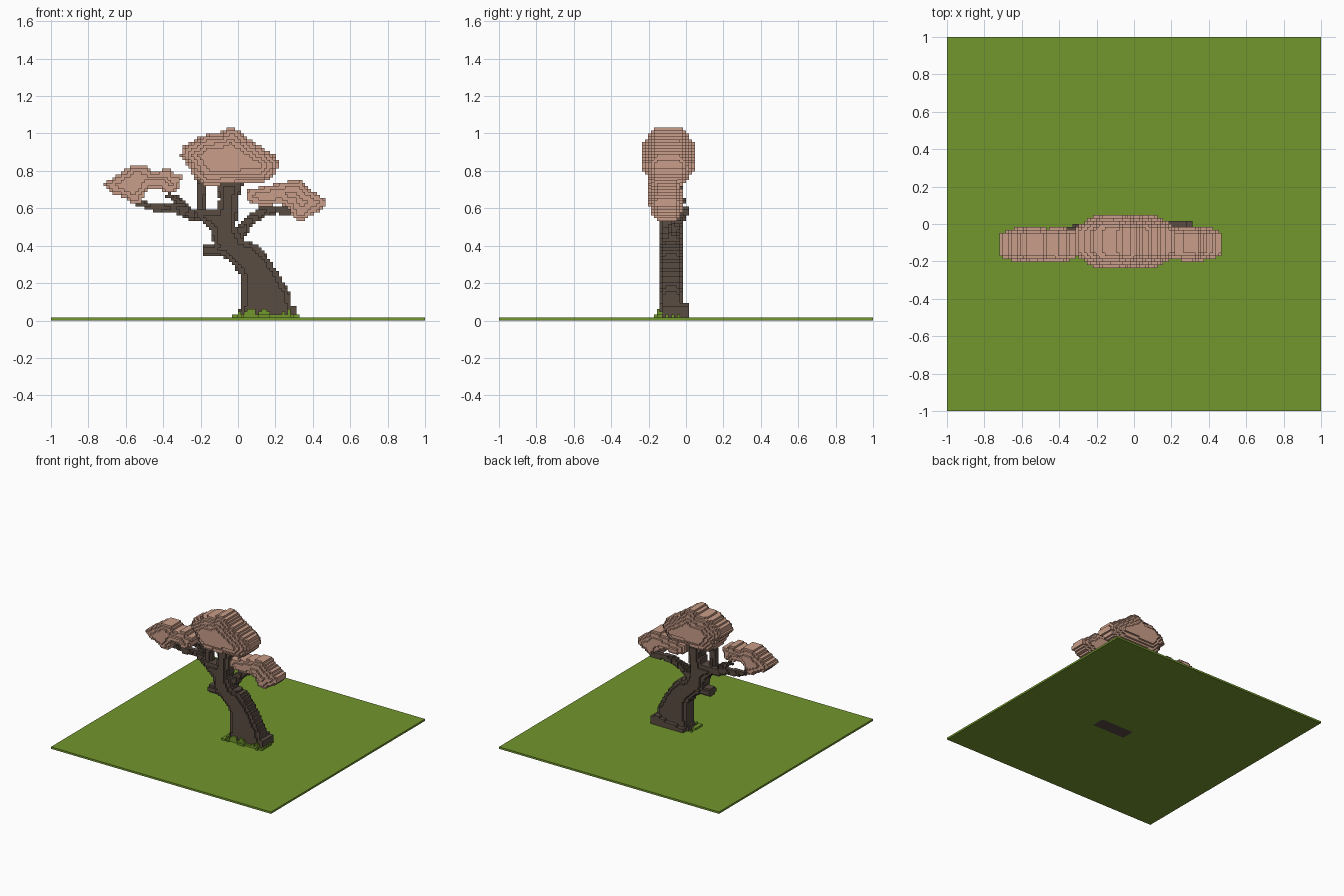
import bpy, math, random
from mathutils import Vector

random.seed(4)
V = 2 / 128          # edge length of one block
occupied = set()     # every filled block, so touching parts share no hidden faces

if "Cube" in bpy.data.objects:
    bpy.data.objects.remove(bpy.data.objects["Cube"], do_unlink=True)


def material(name, color):
    m = bpy.data.materials.new(name)
    m.use_nodes = True
    m.diffuse_color = (*color, 1)
    m.node_tree.nodes["Principled BSDF"].inputs["Base Color"].default_value = (*color, 1)
    m.node_tree.nodes["Principled BSDF"].inputs["Roughness"].default_value = 0.9
    return m


green = material("grass_green", (0.17, 0.305, 0.026))
bark = material("bark_brown", (0.100, 0.072, 0.055))
pink = material("dusty_pink", (0.58, 0.34, 0.25))


def add_mesh(name, verts, faces, mats):
    me = bpy.data.meshes.new(name)
    me.from_pydata(verts, [], faces)
    for m in mats:
        me.materials.append(m)
    ob = bpy.data.objects.new(name, me)
    bpy.context.collection.objects.link(ob)
    return ob


def centre(n):
    return (n + 0.5) * V


def span(lo, hi):
    return range(math.floor(lo / V), math.ceil(hi / V) + 1)


def seg_dist(p, a, b):
    """Distance from p to segment ab, and the position along it."""
    ab = b - a
    t = max(0, min(1, (p - a).dot(ab) / ab.length_squared))
    return (p - a - ab * t).length, t


def slab(outline, yc, edge, full, depth):
    """Blocks inside a front outline, thickening from its rim inwards."""
    pts = [Vector(p) for p in outline]
    sides = list(zip(pts, pts[1:] + pts[:1]))
    cells = set()
    for i in span(min(p.x for p in pts), max(p.x for p in pts)):
        for k in span(max(V, min(p.y for p in pts)), max(p.y for p in pts)):
            p = Vector((centre(i), centre(k)))
            hits = sum((a.y > p.y) != (b.y > p.y) and
                       p.x < a.x + (b.x - a.x) * (p.y - a.y) / (b.y - a.y)
                       for a, b in sides)
            if hits % 2 == 0:
                continue
            d = min(seg_dist(p, a, b)[0] for a, b in sides)
            half = edge + (full - edge) * min(1, d / depth) ** 0.7
            cells |= {(i, j, k) for j in span(yc - half, yc + half)
                      if abs(centre(j) - yc) < half}
    return cells


def limb(path, r0, r1):
    """Blocks along a tapering path."""
    pts = [Vector(p) for p in path]
    n = len(pts) - 1
    cells = set()
    for s in range(n):
        a, b = pts[s], pts[s + 1]
        box = [span(min(a[c], b[c]) - r0, max(a[c], b[c]) + r0) for c in range(3)]
        for i in box[0]:
            for j in box[1]:
                for k in box[2]:
                    d, t = seg_dist(Vector((centre(i), centre(j), centre(k))), a, b)
                    if d < r0 + (r1 - r0) * (s + t) / n:
                        cells.add((i, j, k))
    return cells


parts = []


def part(name, cells, mat):
    cells = cells - occupied
    occupied.update(cells)
    parts.append((name, cells, mat))


# Leaning trunk with flared roots and a broken stub
trunk = slab([(0.0, 0), (0.02, 0.17), (0.01, 0.25), (-0.03, 0.30), (-0.09, 0.35),
              (-0.19, 0.35), (-0.19, 0.40), (-0.13, 0.40), (-0.14, 0.48), (-0.20, 0.53),
              (-0.24, 0.59), (-0.12, 0.59), (-0.10, 0.65), (-0.11, 0.74), (0.03, 0.75),
              (0.0, 0.64), (-0.01, 0.51), (0.03, 0.43), (0.11, 0.40), (0.16, 0.34),
              (0.22, 0.25), (0.28, 0.14), (0.29, 0.08), (0.31, 0.0)],
             -0.078, 0.035, 0.064, 0.05)
roots = slab([(0.0, 0), (0.02, 0.05), (0.15, 0.06), (0.25, 0.09), (0.315, 0.08),
              (0.315, 0)], -0.055, 0.065, 0.065, 0.05)
part("trunk", trunk | roots, bark)

# Branches and twigs
part("left_side_branch", limb([(0.0, -0.07, 0.45), (0.05, -0.05, 0.52),
                               (0.12, -0.02, 0.575), (0.20, 0.0, 0.595),
                               (0.29, 0.0, 0.58)], 0.034, 0.02), bark)
part("right_side_branch", limb([(-0.18, -0.08, 0.56), (-0.26, -0.06, 0.57),
                                (-0.33, -0.04, 0.605), (-0.44, -0.06, 0.60),
                                (-0.53, -0.08, 0.63)], 0.036, 0.017), bark)
part("right_twig", limb([(-0.29, -0.04, 0.61), (-0.32, -0.02, 0.645),
                         (-0.37, -0.05, 0.67)], 0.022, 0.016), bark)
part("upright_twig", limb([(-0.20, -0.08, 0.58), (-0.20, -0.08, 0.65),
                           (-0.19, -0.09, 0.73)], 0.026, 0.026), bark)

# Foliage clumps
part("centre_foliage", slab([(-0.31, 0.88), (-0.29, 0.93), (-0.23, 0.96), (-0.20, 0.99),
                             (-0.10, 1.0), (-0.04, 1.035), (0.0, 1.02), (0.06, 0.97),
                             (0.20, 0.88), (0.22, 0.83), (0.19, 0.77), (0.14, 0.74),
                             (0.08, 0.73), (-0.18, 0.725), (-0.23, 0.76), (-0.27, 0.83)],
                            -0.094, 0.065, 0.147, 0.10), pink)
part("right_foliage", slab([(-0.715, 0.73), (-0.66, 0.77), (-0.61, 0.80), (-0.57, 0.83),
                            (-0.50, 0.83), (-0.46, 0.80), (-0.36, 0.81), (-0.34, 0.775),
                            (-0.30, 0.775), (-0.31, 0.71), (-0.34, 0.68), (-0.39, 0.68),
                            (-0.42, 0.71), (-0.47, 0.71), (-0.51, 0.66), (-0.52, 0.625),
                            (-0.57, 0.625), (-0.60, 0.65), (-0.69, 0.69)],
                           -0.11, 0.055, 0.095, 0.06), pink)
part("left_foliage", slab([(0.045, 0.70), (0.13, 0.715), (0.24, 0.74), (0.34, 0.75),
                           (0.38, 0.70), (0.47, 0.65), (0.475, 0.61), (0.40, 0.57),
                           (0.36, 0.535), (0.30, 0.54), (0.27, 0.60), (0.22, 0.62),
                           (0.12, 0.61), (0.045, 0.64)],
                          -0.105, 0.05, 0.095, 0.07), pink)

# Grass tufts hugging the front and ends of the roots
grass = set()
for i in span(-0.03, 0.31):
    x = centre(i)
    end = x < 0.0 or x > 0.31
    for j in span(-0.165, -0.06 if end else -0.12):
        near = centre(j) > -0.15
        if random.random() < (0.8 if near else 0.4):
            grass |= {(i, j, 1 + h) for h in range(random.choice((1, 1, 2, 3)) if near and not end else 1)}
part("grass_tufts", grass, green)

# Skin every part with the block faces that are exposed
FACES = []
for axis in range(3):
    u, w = (axis + 1) % 3, (axis + 2) % 3
    for side in (0, 1):
        corners = []
        for cu, cw in ((0, 0), (1, 0), (1, 1), (0, 1)):
            c = [0, 0, 0]
            c[axis], c[u], c[w] = side, cu, cw
            corners.append(tuple(c))
        normal = [0, 0, 0]
        normal[axis] = 2 * side - 1
        FACES.append((normal, corners if side else corners[::-1]))

for name, cells, mat in parts:
    index, quads = {}, []
    for c in sorted(cells):
        for n, corners in FACES:
            if tuple(a + b for a, b in zip(c, n)) in occupied or (c[2] == 1 and n[2] < 0):
                continue
            quads.append([index.setdefault(tuple(a + b for a, b in zip(c, k)), len(index))
                          for k in corners])
    add_mesh(name, [tuple(a * V for a in p) for p in index], quads, [mat])

# Ground slab, with the trunk foot showing through underneath
xs, ys = (-1, 0.0, 19 * V, 1), (-1, -8 * V, -V, 1)
verts = [(x, y, z) for z in (0, V) for y in ys for x in xs]
faces = []
for r in range(3):
    for c in range(3):
        a = r * 4 + c
        faces += [(a, a + 4, a + 5, a + 1), (a + 16, a + 17, a + 21, a + 20)]
for n in range(3):
    faces += [(n, n + 1, n + 17, n + 16), (n + 13, n + 12, n + 28, n + 29),
              (n * 4 + 4, n * 4, n * 4 + 16, n * 4 + 20),
              (n * 4 + 3, n * 4 + 7, n * 4 + 23, n * 4 + 19)]
ground = add_mesh("ground", verts, faces, [green, bark])
for f in ground.data.polygons:
    inside = xs[1] < f.center.x < xs[2] and ys[1] < f.center.y < ys[2]
    f.material_index = int(inside and f.normal.z < 0)
